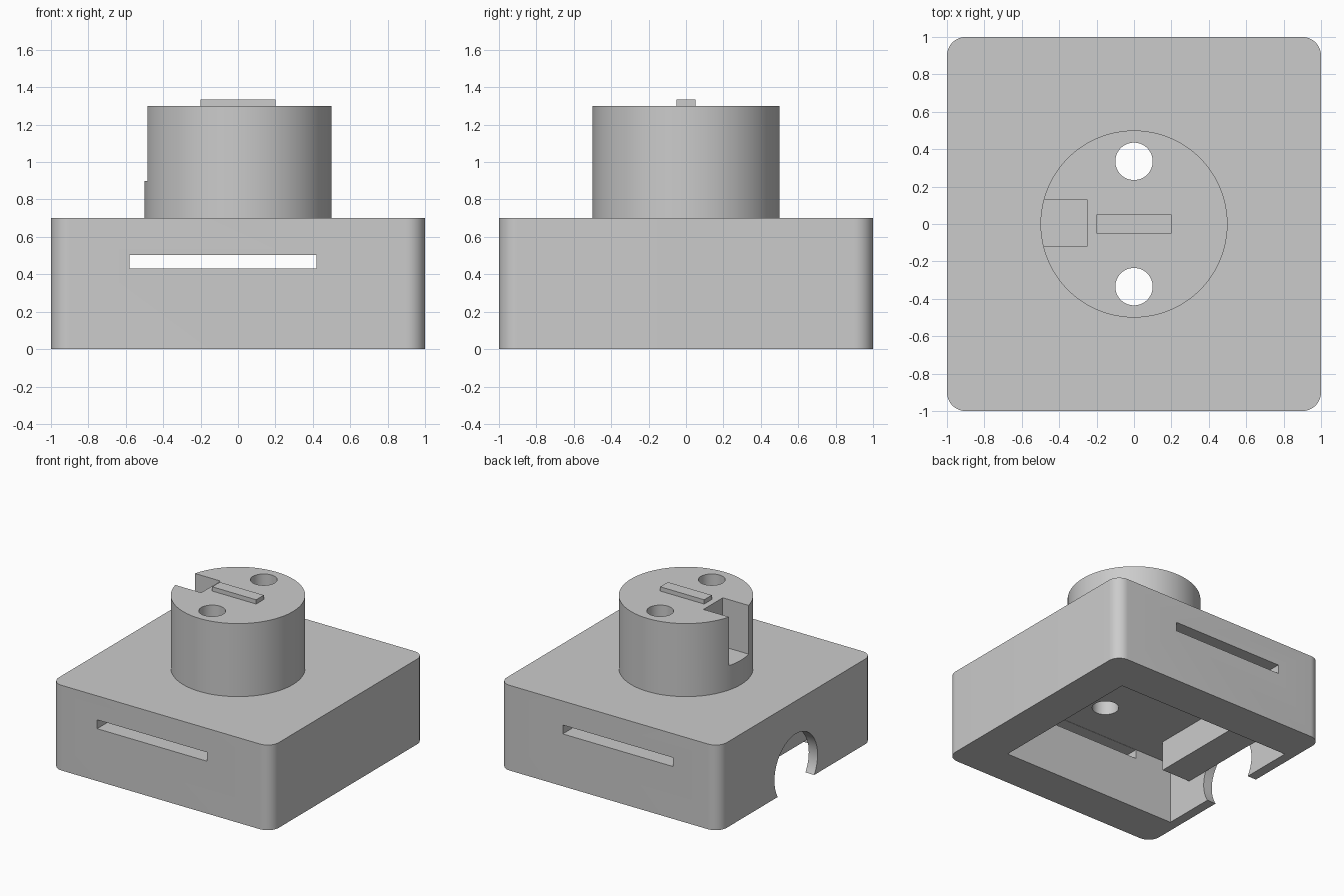
import bpy, bmesh, math
from mathutils import Matrix, Vector

cube = bpy.data.objects.get("Cube")
if cube:
    bpy.data.objects.remove(cube, do_unlink=True)

grey = bpy.data.materials.new("plain_grey")
grey.use_nodes = True
colour = (0.6, 0.6, 0.6, 1)
grey.diffuse_color = colour
grey.node_tree.nodes["Principled BSDF"].inputs["Base Color"].default_value = colour


def finish(name, bm):
    mesh = bpy.data.meshes.new(name)
    bm.to_mesh(mesh)
    bm.free()
    mesh.materials.append(grey)
    obj = bpy.data.objects.new(name, mesh)
    bpy.context.collection.objects.link(obj)
    return obj


def block(name, low, high, corner=0):
    """Box between two corners, with optional rounded upright edges."""
    low, high = Vector(low), Vector(high)
    bm = bmesh.new()
    bmesh.ops.create_cube(bm, size=1)
    bmesh.ops.scale(bm, vec=high - low, verts=bm.verts)
    bmesh.ops.translate(bm, vec=(low + high) / 2, verts=bm.verts)
    if corner:
        upright = [e for e in bm.edges
                   if abs(e.verts[0].co.z - e.verts[1].co.z) > 0.01]
        bmesh.ops.bevel(bm, geom=upright, offset=corner, segments=12,
                        profile=0.5, affect='EDGES')
    return finish(name, bm)


def rod(name, radius, length, centre, axis='Z', sides=64):
    turn = Matrix.Rotation(math.pi / 2, 4, 'Y') if axis == 'X' else Matrix()
    bm = bmesh.new()
    bmesh.ops.create_cone(bm, cap_ends=True, segments=sides, radius1=radius,
                          radius2=radius, depth=length,
                          matrix=Matrix.Translation(centre) @ turn)
    return finish(name, bm)


def combine(target, tool, operation):
    """Apply a boolean and remove the tool object."""
    tool.hide_render = True
    mod = target.modifiers.new("combine", 'BOOLEAN')
    mod.operation = operation
    mod.solver = 'EXACT'
    mod.object = tool
    bpy.context.view_layer.objects.active = target
    bpy.ops.object.modifier_apply(modifier=mod.name)
    bpy.data.objects.remove(tool, do_unlink=True)


# Rounded square housing with the round drum on top
housing = block("housing", (-1, -1, 0), (1, 1, 0.7), corner=0.1)
drum = rod("drum", 0.5, 0.7, (0, 0, 0.95), sides=96)
combine(housing, drum, 'UNION')

# Hollow underside, long slot front to back, side cable opening, drum notch
cutters = [
    block("cavity", (-0.92, -0.67, -0.2), (0.68, 0.67, 0.505)),
    block("slot", (-0.58, -1.2, 0.43), (0.42, 1.2, 0.503)),
    rod("cable_opening", 0.28, 0.4, (-1, 0, 0.15), axis='X'),
    block("notch", (-0.7, -0.12, 0.9), (-0.25, 0.13, 1.5)),
]
# Two round holes through the drum
for y in (-0.335, 0.335):
    cutters.append(rod("pin_hole", 0.1, 1.2, (0, y, 0.95)))
for cutter in cutters:
    combine(housing, cutter, 'DIFFERENCE')

# Raised key on the drum
key = block("top_key", (-0.2, -0.05, 1.28), (0.2, 0.05, 1.335))
combine(housing, key, 'UNION')

# Bar hanging from the ceiling beside the cable opening
block("inner_bar", (-0.92, -0.45, 0.26), (-0.66, 0.45, 0.505))

# Smooth curved walls, crisp edges
bpy.ops.object.select_all(action='DESELECT')
housing.select_set(True)
bpy.context.view_layer.objects.active = housing
bpy.ops.object.shade_smooth_by_angle(angle=math.radians(30))
